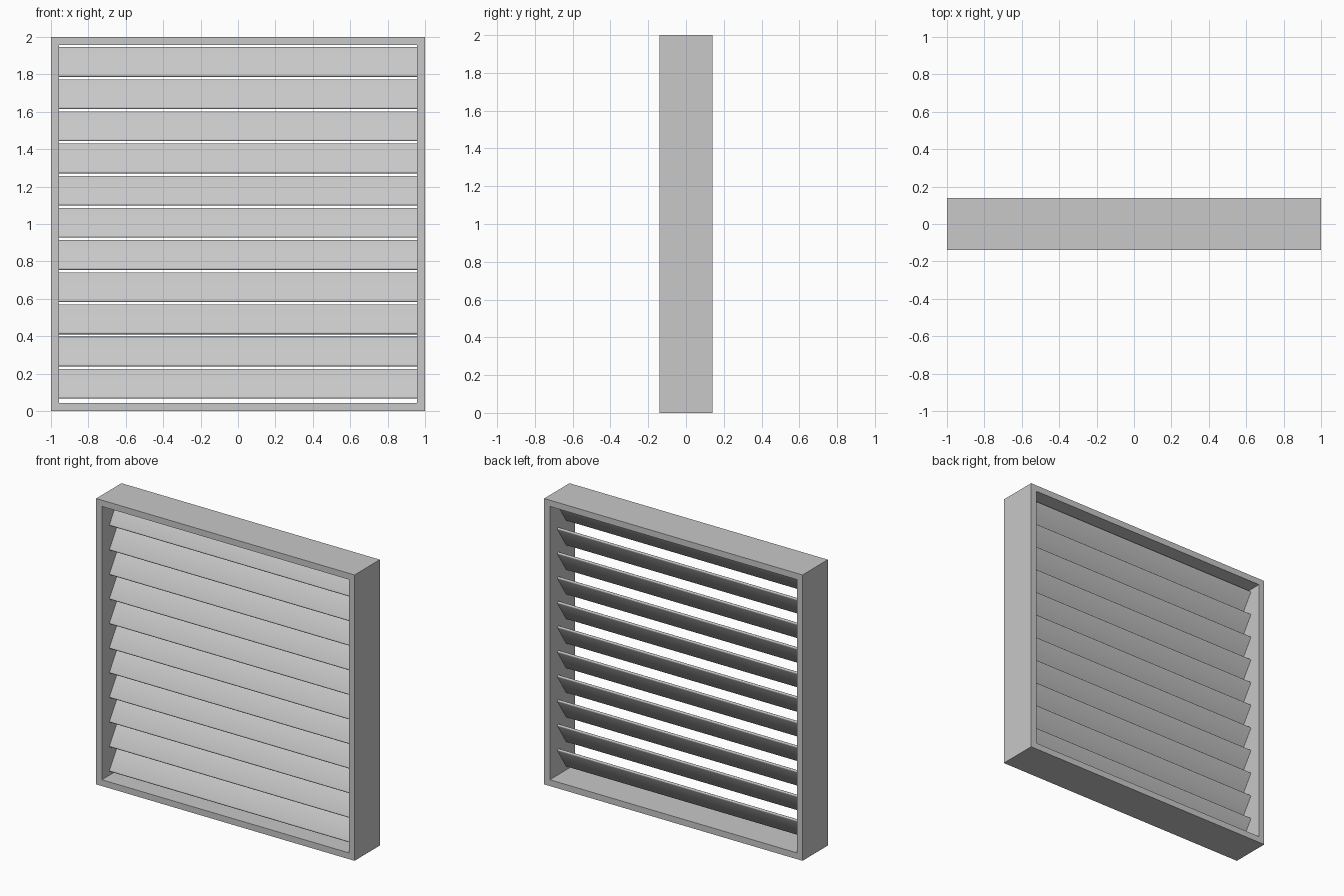
import bpy, bmesh, math
from mathutils import Vector

cube = bpy.data.objects.get("Cube")
if cube:
    bpy.data.objects.remove(cube, do_unlink=True)

WIDTH, HEIGHT, DEPTH, BORDER = 2.0, 2.0, 0.28, 0.044
SLATS, PITCH, FIRST_Z = 11, 0.172, 0.146      # slat centres
RADIUS, REACH_Y, REACH_Z = 0.0085, 0.0465, 0.071
CAP_STEPS = 6

metal = bpy.data.materials.new("light grey metal")
metal.use_nodes = True
grey = (0.58, 0.58, 0.58, 1)
metal.diffuse_color = grey
metal.node_tree.nodes["Principled BSDF"].inputs["Base Color"].default_value = grey


def finish(bm, name):
    bmesh.ops.recalc_face_normals(bm, faces=bm.faces)
    mesh = bpy.data.meshes.new(name)
    bm.to_mesh(mesh)
    bm.free()
    mesh.materials.append(metal)
    obj = bpy.data.objects.new(name, mesh)
    bpy.context.collection.objects.link(obj)
    return obj


# Frame: a deep square ring, open through the middle
def ring(bm, inset, y):
    x, z = WIDTH / 2 - inset, HEIGHT / 2 - inset
    corners = ((-x, -z), (x, -z), (x, z), (-x, z))
    return [bm.verts.new((cx, y, cz + HEIGHT / 2)) for cx, cz in corners]


bm = bmesh.new()
loops = [ring(bm, inset, y) for inset, y in
         ((0, -DEPTH / 2), (0, DEPTH / 2), (BORDER, DEPTH / 2), (BORDER, -DEPTH / 2))]
for k in range(4):
    a, b = loops[k], loops[(k + 1) % 4]
    for i in range(4):
        j = (i + 1) % 4
        bm.faces.new((a[i], a[j], b[j], b[i]))
finish(bm, "frame")

# Slat: rounded-edge blade, low at the front and high at the back
tilt = math.atan2(REACH_Z, REACH_Y)
profile = []
for side in (1, -1):
    start = tilt - math.pi / 2 + (0 if side > 0 else math.pi)
    for i in range(CAP_STEPS + 1):
        t = start + math.pi * i / CAP_STEPS
        profile.append((side * REACH_Y + RADIUS * math.cos(t),
                        side * REACH_Z + RADIUS * math.sin(t)))

bm = bmesh.new()
half = WIDTH / 2 - BORDER
end = bm.faces.new([bm.verts.new((-half, y, z)) for y, z in profile])
side = bmesh.ops.extrude_face_region(bm, geom=[end], use_keep_orig=True)
moved = [g for g in side["geom"] if isinstance(g, bmesh.types.BMVert)]
bmesh.ops.translate(bm, verts=moved, vec=Vector((2 * half, 0, 0)))
for face in bm.faces:
    face.smooth = len(face.verts) == 4
for edge in bm.edges:
    if any(len(f.verts) > 4 for f in edge.link_faces):
        edge.smooth = False
slat = finish(bm, "slat_1")
slat.location.z = FIRST_Z

# Repeat the slat up the frame
for n in range(1, SLATS):
    copy = bpy.data.objects.new(f"slat_{n + 1}", slat.data)
    copy.location.z = FIRST_Z + n * PITCH
    bpy.context.collection.objects.link(copy)
